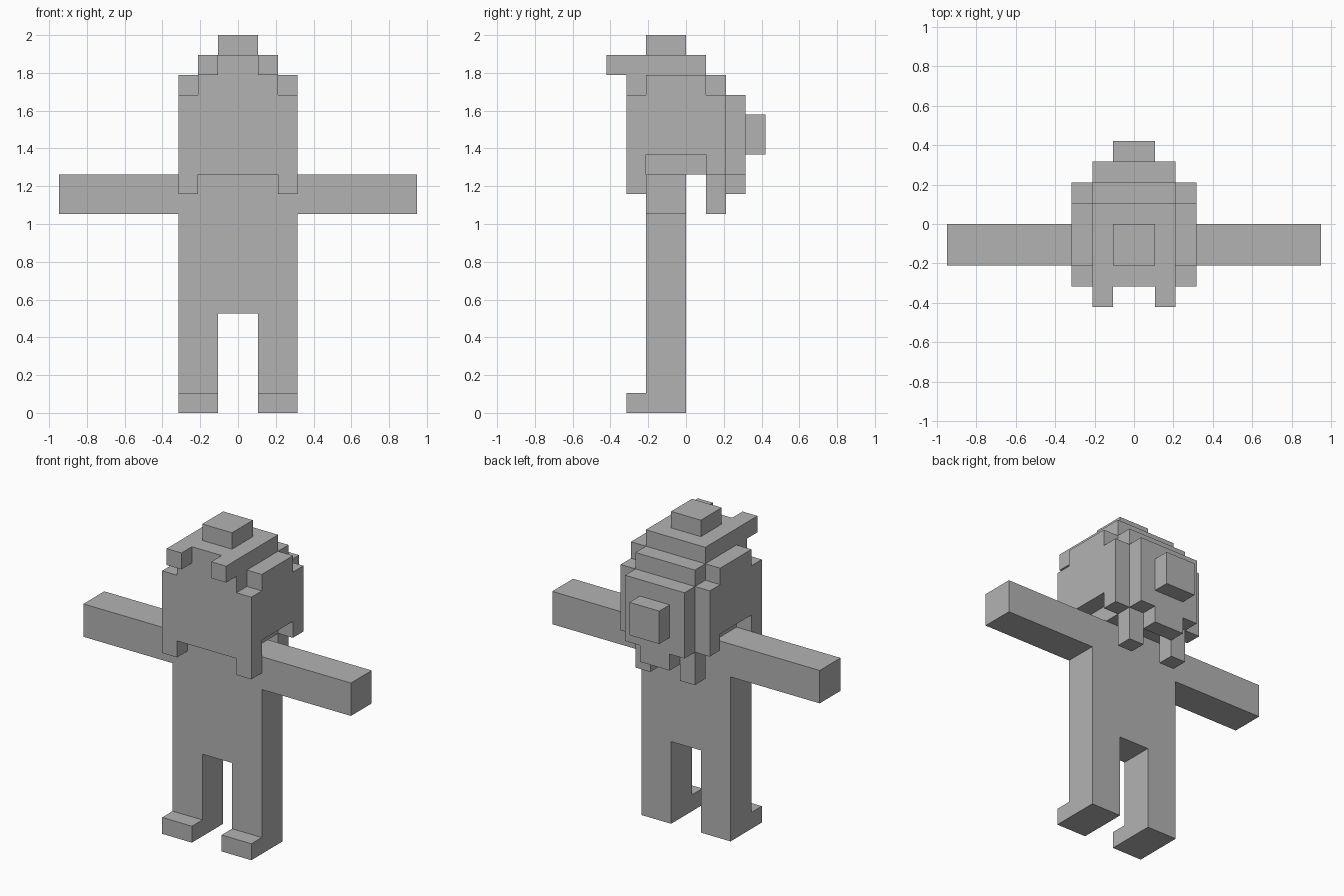
import bpy
import bmesh
from itertools import product
from mathutils import Vector

cube = bpy.data.objects.get("Cube")
if cube:
    bpy.data.objects.remove(cube, do_unlink=True)

UNIT = 2 / 19  # edge of one block

grey = bpy.data.materials.new("plain grey")
grey.use_nodes = True
grey.diffuse_color = (0.45, 0.45, 0.45, 1)
grey.node_tree.nodes["Principled BSDF"].inputs["Base Color"].default_value = (0.45, 0.45, 0.45, 1)


def block(x, y, z):
    """Set of grid cells inside the given ranges."""
    return set(product(range(*x), range(*y), range(*z)))


def mirrored(cells):
    return {(-1 - x, y, z) for x, y, z in cells}


def both(cells):
    return cells | mirrored(cells)


parts = {}

# Body
parts["torso"] = block((-3, 3), (-2, 0), (5, 12))
sides = {
    "leg": block((1, 3), (-2, 0), (0, 5)),
    "foot": block((1, 3), (-3, -2), (0, 1)),
    "arm": block((3, 9), (-2, 0), (10, 12)),
}
for name, cells in sides.items():
    parts["left_" + name] = cells
    parts["right_" + name] = mirrored(cells)

# Head, with cheeks hanging lower at the front and cut away above the arms
parts["head"] = (
    block((-2, 2), (-3, 2), (12, 17))
    | both(block((2, 3), (-3, -2), (11, 16)))
    | both(block((2, 3), (-2, 1), (13, 17)))
    | both(block((2, 3), (1, 2), (12, 16)))
)

# Hair: top slab, forehead tufts, back panel and neck locks
parts["hair_top"] = block((-2, 2), (-3, 1), (17, 18))
parts["hair_tufts"] = both(block((1, 2), (-4, -3), (17, 18)))
parts["hair_back"] = block((-2, 2), (2, 3), (12, 16)) | block((-1, 1), (2, 3), (11, 12))
parts["neck_locks"] = both(block((1, 2), (1, 2), (10, 12)))
parts["top_knob"] = block((-1, 1), (-2, 0), (18, 19))
parts["back_knob"] = block((-1, 1), (3, 4), (13, 15))

solid = set().union(*parts.values())


def build(name, cells):
    """Skin the exposed sides of the cells and merge coplanar faces."""
    bm = bmesh.new()
    for cell in cells:
        for axis, sign in product(range(3), (-1, 1)):
            step = [0, 0, 0]
            step[axis] = sign
            if tuple(c + s for c, s in zip(cell, step)) in solid:
                continue
            n = Vector(step)
            u = Vector((n.y, n.z, n.x))
            v = n.cross(u)
            centre = Vector(cell) + Vector((0.5, 0.5, 0.5)) + n / 2
            corners = [(-1, -1), (1, -1), (1, 1), (-1, 1)]
            bm.faces.new([bm.verts.new((centre + u * a / 2 + v * b / 2) * UNIT) for a, b in corners])
    bmesh.ops.remove_doubles(bm, verts=bm.verts, dist=0.001)
    bmesh.ops.dissolve_limit(bm, angle_limit=0.01, verts=bm.verts, edges=bm.edges)
    mesh = bpy.data.meshes.new(name)
    bm.to_mesh(mesh)
    bm.free()
    mesh.materials.append(grey)
    bpy.context.collection.objects.link(bpy.data.objects.new(name, mesh))


for part_name, part_cells in parts.items():
    build(part_name, part_cells)
